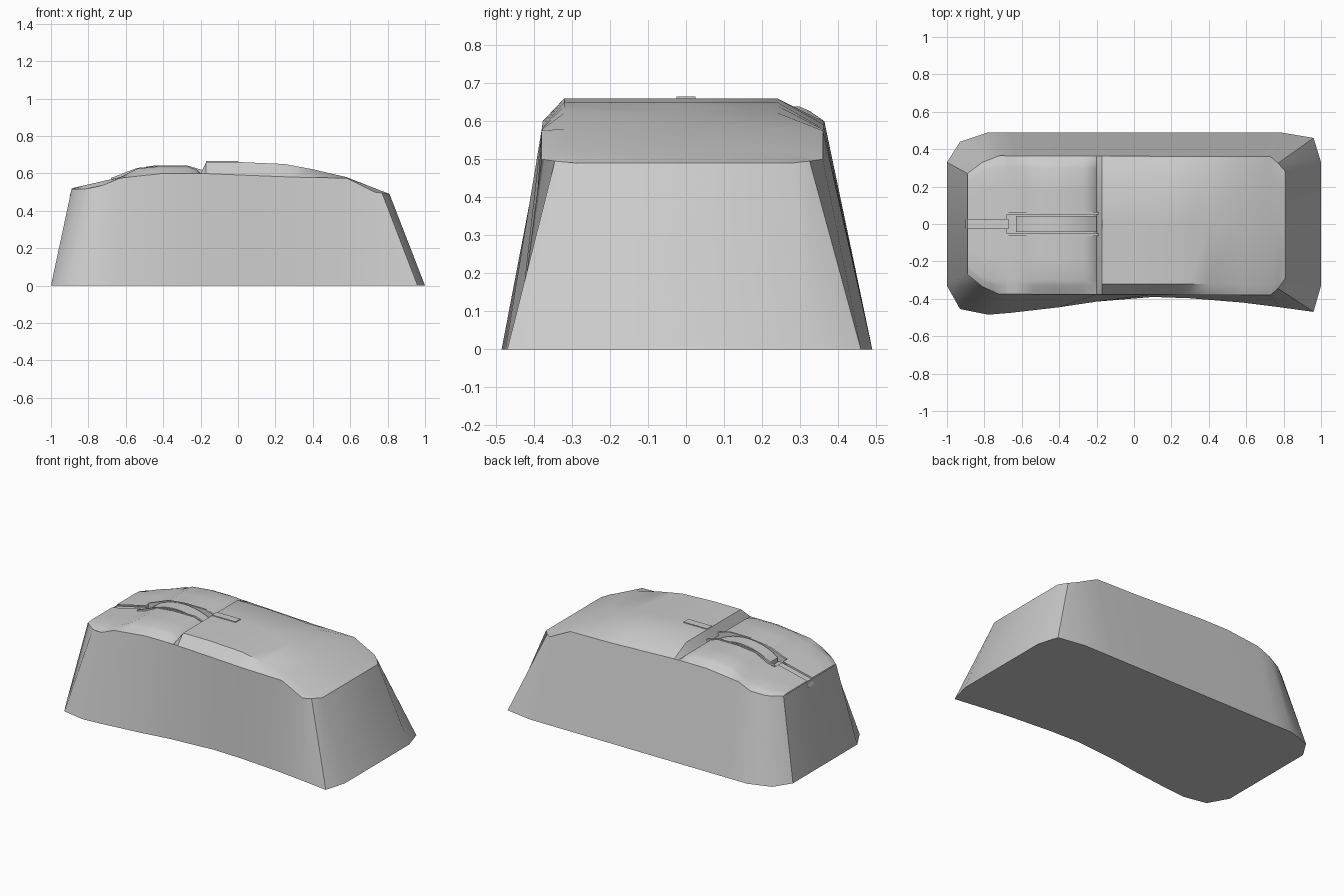
import bpy, math

if "Cube" in bpy.data.objects:
    bpy.data.objects.remove(bpy.data.objects["Cube"])

def interp(pts, x):
    if x <= pts[0][0]:
        return pts[0][1]
    for (a, u), (b, v) in zip(pts, pts[1:]):
        if x <= b:
            return u + (v - u) * (x - a) / (b - a)
    return pts[-1][1]

def make(name, verts, faces, angle=35):
    me = bpy.data.meshes.new(name)
    me.from_pydata(verts, [], faces)
    ob = bpy.data.objects.new(name, me)
    bpy.context.collection.objects.link(ob)
    bpy.ops.object.select_all(action='DESELECT')
    ob.select_set(True)
    bpy.context.view_layer.objects.active = ob
    bpy.ops.object.mode_set(mode='EDIT')
    bpy.ops.mesh.select_all(action='SELECT')
    bpy.ops.mesh.normals_make_consistent(inside=False)
    bpy.ops.object.mode_set(mode='OBJECT')
    bpy.ops.object.shade_smooth_by_angle(angle=math.radians(angle))
    return ob

def grid(name, rows, angle=35):
    n = len(rows[0])
    verts = [p for r in rows for p in r]
    faces = [(i * n + j, (i + 1) * n + j, (i + 1) * n + j + 1, i * n + j + 1)
             for i in range(len(rows) - 1) for j in range(n - 1)]
    ob = make(name, verts, faces, angle)
    # open top shells must face upward
    if sum(p.normal.z * p.area for p in ob.data.polygons) < 0:
        ob.data.flip_normals()
    return ob

def prism(name, profile, half_y):
    """Side profile in x,z pushed through in y."""
    n = len(profile)
    verts = [(x, s * half_y, z) for s in (-1, 1) for x, z in profile]
    faces = [tuple(range(n)), tuple(range(2 * n - 1, n - 1, -1))]
    faces += [(i, (i + 1) % n, n + (i + 1) % n, n + i) for i in range(n)]
    return make(name, verts, faces)

# height of the upper rim, centre height of the buttons and palm rest
RIM = [(-.89, .515), (-.76, .52), (-.63, .575), (-.4, .60), (-.2, .60),
       (.3, .58), (.58, .575), (.73, .50), (.81, .49)]
BUTTON = [(-.89, .52), (-.63, .58), (-.54, .625), (-.42, .638), (-.27, .638),
          (-.22, .62), (-.2, .60)]
PALM = [(-.2, .60), (-.17, .66), (.02, .66), (.25, .65), (.4, .622), (.58, .58), (.81, .49)]
FRONT = [(-.89, .27), (-.81, .335), (-.72, .375), (.73, .38), (.77, .345), (.81, .29)]
BACK = [(-.89, .27), (-.81, .33), (-.72, .365), (.73, .36), (.77, .325), (.81, .28)]

# side wall: each entry is base x, top x, front base y, back base y
wall = [(-1, -.89, .33, .33), (-.93, -.81, .455, .44), (-.78, -.72, .485, .49),
        (-.66, -.63, .475, .49), (-.4, -.4, .445, .49), (-.2, -.2, .415, .49),
        (.1, .1, .39, .49), (.3, .3, .397, .49), (.58, .58, .42, .49),
        (.78, .73, .445, .49), (.96, .77, .47, .46), (1, .81, .33, .33)]
base = [(bx, -f, 0) for bx, tx, f, b in wall] + [(bx, b, 0) for bx, tx, f, b in wall[::-1]]
top = [(tx, -interp(FRONT, tx), interp(RIM, tx)) for bx, tx, f, b in wall]
top += [(tx, interp(BACK, tx), interp(RIM, tx)) for bx, tx, f, b in wall[::-1]]
n = len(base)
make("body_shell", base + top,
     [(i, (i + 1) % n, n + (i + 1) % n, n + i) for i in range(n)] + [tuple(range(n))[::-1]], 40)

# palm rest: flat crown falling to the rim on both sides
rows = []
for x in (-.2, -.17, .02, .1, .25, .3, .4, .58, .73, .77, .81):
    f, b, c, r = interp(FRONT, x), interp(BACK, x), interp(PALM, x), interp(RIM, x)
    yf, yb = min(.32, f - .01), min(.24, b - .01)
    rows.append([(x, -f, r), (x, -yf, c), (x, 0, c), (x, yb, c), (x, b, r)])
grid("palm_rest", rows, 30)

# two buttons, with the inner edge stepping around the wheel slot
for side, width, name in ((-1, FRONT, "front_button"), (1, BACK, "back_button")):
    rows = []
    for x in (-.89, -.81, -.76, -.72, -.6801, -.68, -.63, -.58, -.54, -.42, -.4, -.27, -.22, -.2):
        w, c, r = interp(width, x), interp(BUTTON, x), interp(RIM, x)
        inner = .025 if x < -.68 else .06
        yc = min(.30, w - .05)
        rows.append([(x, side * y, z) for y, z in
                     ((inner, c), (yc * .6, c), (yc, c), (yc + (w - yc) * .4, c * .7 + r * .3), (w, r))])
    grid(name, rows)

# divider strip in front of the wheel, and the small slot cover behind it
prism("front_divider", [(-.9, .48), (-.67, .53), (-.67, .56), (-.89, .51)], .027)
prism("rear_divider", [(-.19, .58), (0, .63), (0, .665), (-.17, .665)], .025)

# wheel slot: floor with a raised frame around it
prism("slot_floor", [(-.68, .50), (-.17, .50), (-.17, .56), (-.68, .545)], .062)
for s in (-1, 1):
    rail = prism("slot_rail", [(-.68, .54), (-.17, .55), (-.17, .612), (-.27, .642),
                               (-.42, .642), (-.54, .629), (-.68, .575)], .006)
    rail.location.y = s * .058

# scroll wheel: shallow arched bar
arch = [(-.63 + .43 * t / 12, .575 + .068 * math.sin(math.pi * t / 12) ** .7) for t in range(13)]
prism("scroll_wheel", arch + [(-.2, .54), (-.63, .54)], .042)
